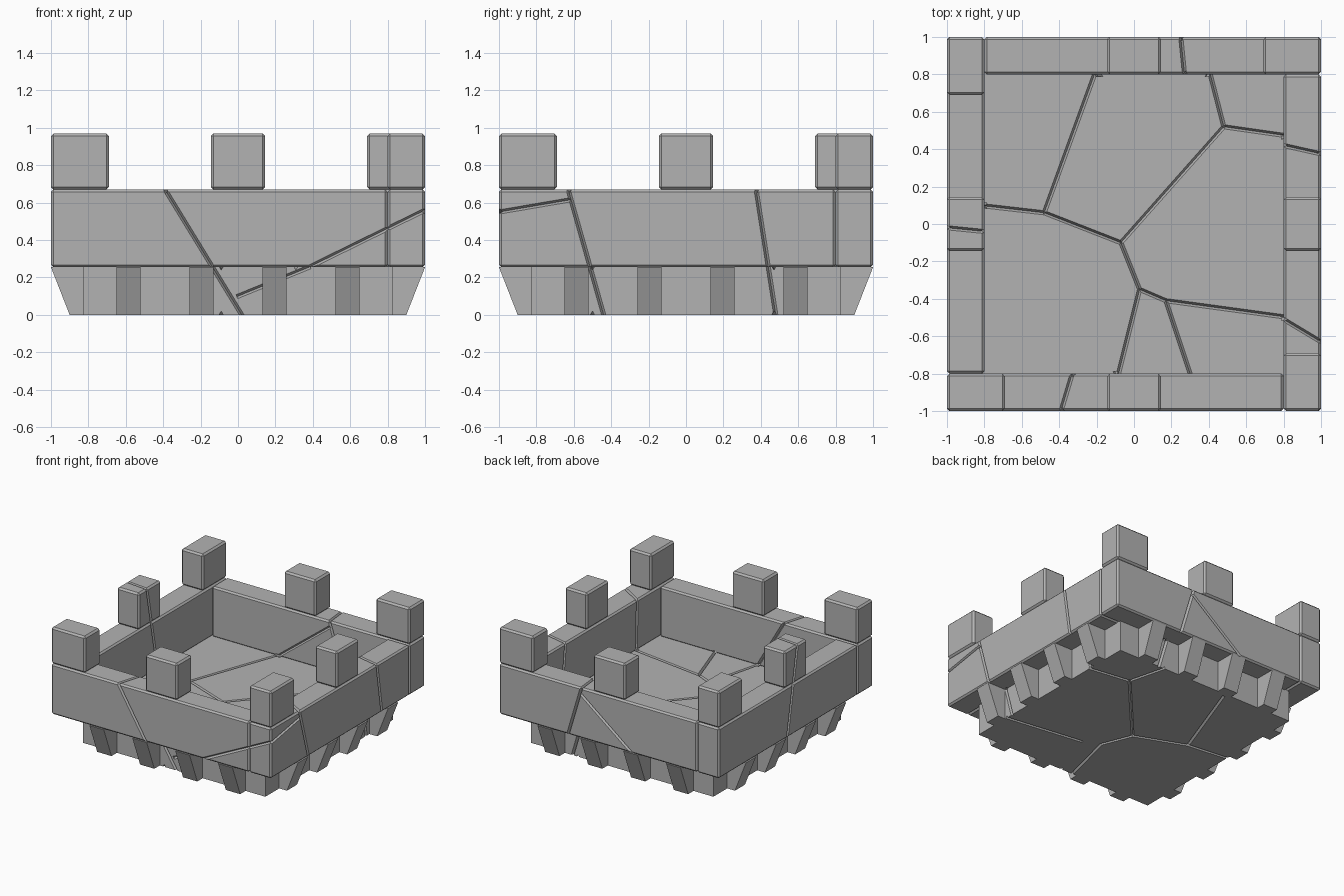
import bpy, bmesh, math
from mathutils import Vector

if "Cube" in bpy.data.objects:
    bpy.data.objects.remove(bpy.data.objects["Cube"])

stone = bpy.data.materials.new("grey_stone")
stone.diffuse_color = (0.45, 0.45, 0.45, 1)
stone.use_nodes = True
stone.node_tree.nodes["Principled BSDF"].inputs["Base Color"].default_value = stone.diffuse_color
FLOOR, LOW, TOP, PEAK = 0.26, 0.255, 0.67, 0.97
CORE, INNER = 0.83, 0.8
SIDES = ("front", "right", "back", "left")


def finish(name, bm):
    bmesh.ops.recalc_face_normals(bm, faces=bm.faces)
    me = bpy.data.meshes.new(name)
    bm.to_mesh(me)
    bm.free()
    me.materials.append(stone)
    ob = bpy.data.objects.new(name, me)
    bpy.context.collection.objects.link(ob)
    return ob


def box(name, lo, hi, bevel=0.0):
    bm = bmesh.new()
    bmesh.ops.create_cube(bm, size=1)
    for v in bm.verts:
        v.co = [(a + b) / 2 + c * (b - a) for a, b, c in zip(lo, hi, v.co)]
    if bevel:
        bmesh.ops.bevel(bm, geom=bm.edges[:], offset=bevel, segments=1, affect='EDGES')
    return finish(name, bm)


def prism(name, ring_a, ring_b):
    """Closed solid between two matching outlines."""
    bm = bmesh.new()
    a, b = [[bm.verts.new(p) for p in ring] for ring in (ring_a, ring_b)]
    bm.faces.new(a)
    bm.faces.new(b)
    for j in range(len(a)):
        n = (j + 1) % len(a)
        bm.faces.new((a[j], a[n], b[n], b[j]))
    return finish(name, bm)


def turned(lo, hi, k):
    """Turn a box footprint k quarter turns around z."""
    (x0, y0, z0), (x1, y1, z1) = lo, hi
    for _ in range(k):
        x0, y0, x1, y1 = -y1, x0, -y0, x1
    return (x0, y0, z0), (x1, y1, z1)


def on_side(k, u, r, z):
    """Point on side k: u along x or y, r outward from the centre."""
    return Vector(((u, -r, z), (r, u, z), (u, r, z), (-r, u, z))[k])


cracked = [box("base_and_floor", (-CORE, -CORE, 0), (CORE, CORE, FLOOR))]
for k, side in enumerate(SIDES):
    # walls chase each other around the square, each with a corner and a middle merlon
    cracked.append(box(side + "_wall", *turned((-1, -1, LOW), (INNER, -INNER, TOP), k), 0.013))
    box(side + "_corner_merlon", *turned((-1, -1, TOP), (-0.69, -INNER, PEAK), k), 0.014)
    middle = box(side + "_middle_merlon", *turned((-0.145, -1, TOP), (0.145, -INNER, PEAK), k), 0.014)
    if side == "left":
        cracked.append(middle)
    # sloped corbels below the overhang
    for i in range(4):
        u = 0.39 * (i - 1.5)
        rings = [[on_side(k, u + s, r, z) for r, z in ((0.8, 0), (0.9, 0), (1, LOW), (0.8, LOW))]
                 for s in (-0.065, 0.065)]
        prism(f"{side}_corbel_{i + 1}", *rings)

cutters = bpy.data.collections.new("crack_cutters")
bpy.context.scene.collection.children.link(cutters)


def groove(a, b, n):
    """Wedge-shaped cutter along one crack on a surface with normal n."""
    d = (b - a).normalized()
    side = d.cross(n)
    tri = (side * 0.018 + n * 0.012, side * -0.018 + n * 0.012, n * -0.02)
    a, b = a - d * 0.006, b + d * 0.006
    ob = prism("crack_cutter", [a + t for t in tri], [b + t for t in tri])
    ob.hide_render = True
    bpy.context.collection.objects.unlink(ob)
    cutters.objects.link(ob)


# crack network shared by the floor and the underside
joints = {"w": (-CORE, 0.1), "a": (-0.48, 0.06), "b": (-0.07, -0.1), "c": (0.03, -0.35),
          "d": (0.17, -0.41), "e": (0.48, 0.52), "n": (-0.2, CORE), "m": (0.4, CORE),
          "r": (CORE, 0.47), "q": (CORE, -0.5), "s": (-0.09, -CORE), "t": (0.31, -CORE)}
UP = Vector((0, 0, 1))
for link in "wa ab bc cs an be er em cd dq dt".split():
    for z, n in ((FLOOR, UP), (0, -UP)):
        if z or link not in ("dt", "cd"):
            groove(*[Vector((*joints[j], z)) for j in link], n)

# cracks through the sides: side, outside at ground and top, inside at floor and top, top height
for k, u0, u1, v0, v1, top in ((0, 0.02, -0.39, -0.09, -0.33, TOP), (1, -0.44, -0.63, -0.5, -0.51, TOP),
                               (1, 0.48, 0.375, 0.47, 0.42, TOP), (2, 0.45, 0.25, 0.4, 0.27, TOP),
                               (3, 0.16, -0.02, 0.1, -0.04, PEAK)):
    out = on_side(k, 0, 1, 0)
    um = u0 + (u1 - u0) * LOW / top
    groove(on_side(k, u0, CORE, 0), on_side(k, um, CORE, LOW), out)
    groove(on_side(k, um, 1, LOW), on_side(k, u1, 1, top), out)
    groove(on_side(k, v0, INNER, LOW), on_side(k, v1, INNER, top), -out)
    groove(on_side(k, u1, 1, top), on_side(k, v1, INNER, top), UP)

# side branches: side, distance out, direction, start and end
for k, r, way, u0, z0, u1, z1 in ((0, CORE, 1, 0, 0.1, 0.38, LOW), (0, 1, 1, 0.38, LOW, 1, 0.56),
                                  (1, 1, 1, -1, 0.55, -0.62, 0.615), (2, 1, 1, -0.21, LOW, 0.26, 0.62),
                                  (2, INNER, -1, -0.2, LOW, 0.27, 0.62)):
    groove(on_side(k, u0, r, z0), on_side(k, u1, r, z1), on_side(k, 0, way, 0))

# carve the cracks, then drop the cutters
for ob in cracked:
    m = ob.modifiers.new("cracks", 'BOOLEAN')
    m.operand_type = 'COLLECTION'
    m.collection = cutters
    m.operation = 'DIFFERENCE'
    m.solver = 'EXACT'
    m.use_self = True
bpy.context.view_layer.update()
deps = bpy.context.evaluated_depsgraph_get()
carved = [bpy.data.meshes.new_from_object(ob.evaluated_get(deps)) for ob in cracked]
for ob, me in zip(cracked, carved):
    ob.modifiers.clear()
    ob.data = me
    me.materials.clear()
    me.materials.append(stone)
    for f in me.polygons:
        f.material_index = 0
for ob in list(cutters.objects):
    bpy.data.objects.remove(ob)
bpy.data.collections.remove(cutters)
